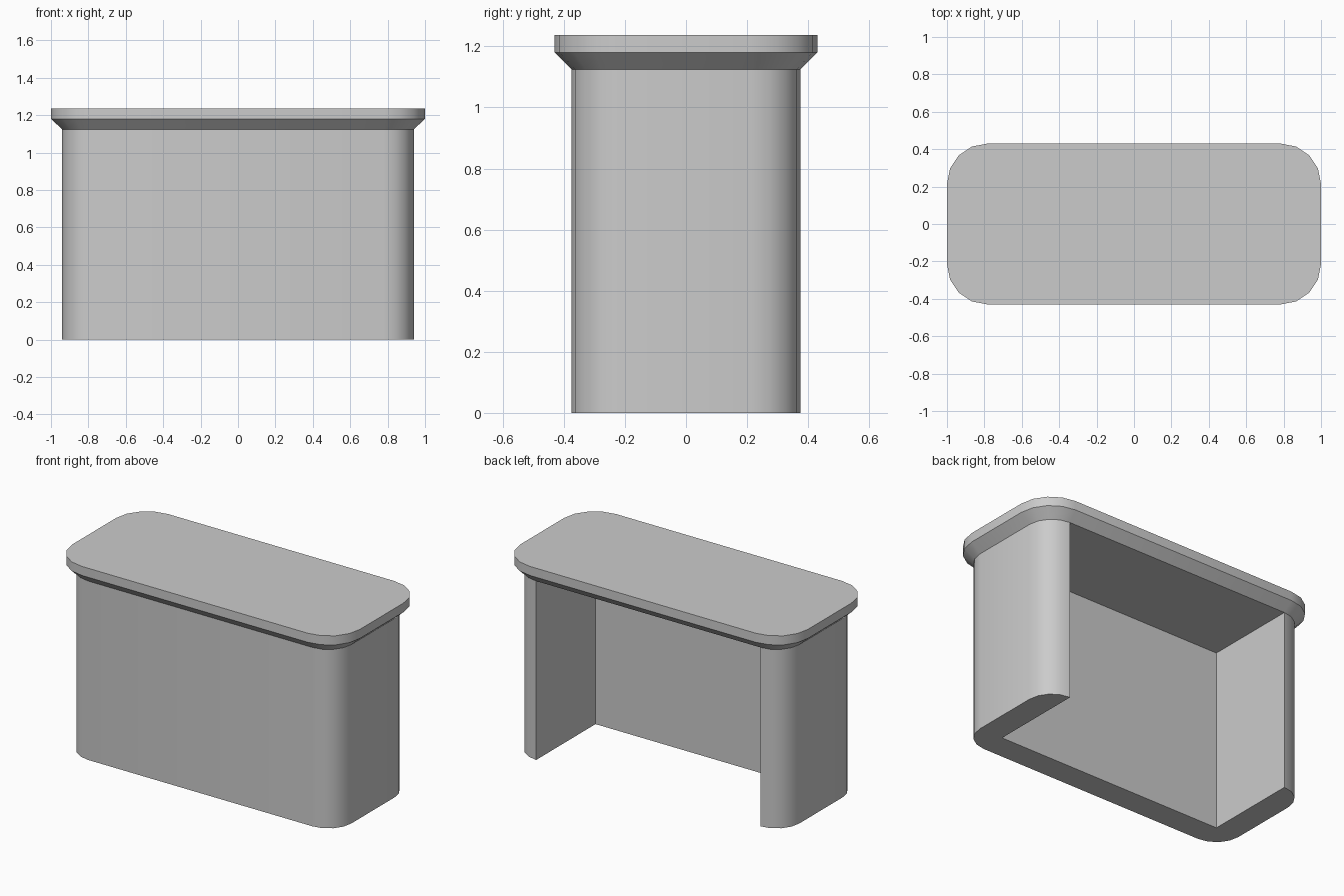
import bpy, bmesh, math

if "Cube" in bpy.data.objects:
    bpy.data.objects.remove(bpy.data.objects["Cube"])

SEG = 4            # facets per rounded corner
BODY = (0.94, 0.375, 0.16)
LIP = (1.0, 0.43, 0.215)
WALL = 0.16
CEILING = 1.125


def rounded_rect(hx, hy, r):
    """Counter-clockwise rounded rectangle outline."""
    pts = []
    for q, (sx, sy) in enumerate(((1, 1), (-1, 1), (-1, -1), (1, -1))):
        for i in range(SEG + 1):
            a = math.pi / 2 * (q + i / SEG)
            pts.append((sx * (hx - r) + r * math.cos(a),
                        sy * (hy - r) + r * math.sin(a)))
    return pts


def loft(name, sections):
    """Closed solid through stacked outlines (outline, z)."""
    bm = bmesh.new()
    rings = [[bm.verts.new((x, y, z)) for x, y in outline]
             for outline, z in sections]
    n = len(rings[0])
    for lo, hi in zip(rings, rings[1:]):
        for i in range(n):
            j = (i + 1) % n
            bm.faces.new((lo[i], lo[j], hi[j], hi[i]))
    bm.faces.new(rings[0][::-1])
    bm.faces.new(rings[-1])
    bmesh.ops.recalc_face_normals(bm, faces=bm.faces)
    mesh = bpy.data.meshes.new(name)
    bm.to_mesh(mesh)
    bm.free()
    obj = bpy.data.objects.new(name, mesh)
    bpy.context.collection.objects.link(obj)
    return obj


# Counter: rounded body flaring out to an overhanging top
body, lip = rounded_rect(*BODY), rounded_rect(*LIP)
counter = loft("counter", [(body, 0), (body, CEILING), (lip, 1.18), (lip, 1.237)])

# Knee space, open at the back and underneath
kx, ky = BODY[0] - WALL, -BODY[1] + WALL
opening = [(-kx, ky), (kx, ky), (kx, 0.7), (-kx, 0.7)]
cutter = loft("knee_space_cutter", [(opening, -0.2), (opening, CEILING)])
cutter.hide_render = True

cut = counter.modifiers.new("knee_space", 'BOOLEAN')
cut.operation = 'DIFFERENCE'
cut.solver = 'EXACT'
cut.object = cutter
bpy.context.view_layer.objects.active = counter
counter.select_set(True)
bpy.ops.object.modifier_apply(modifier=cut.name)
bpy.data.objects.remove(cutter)

# Smooth corners, crisp rims
bpy.ops.object.shade_smooth_by_angle(angle=math.radians(30))
